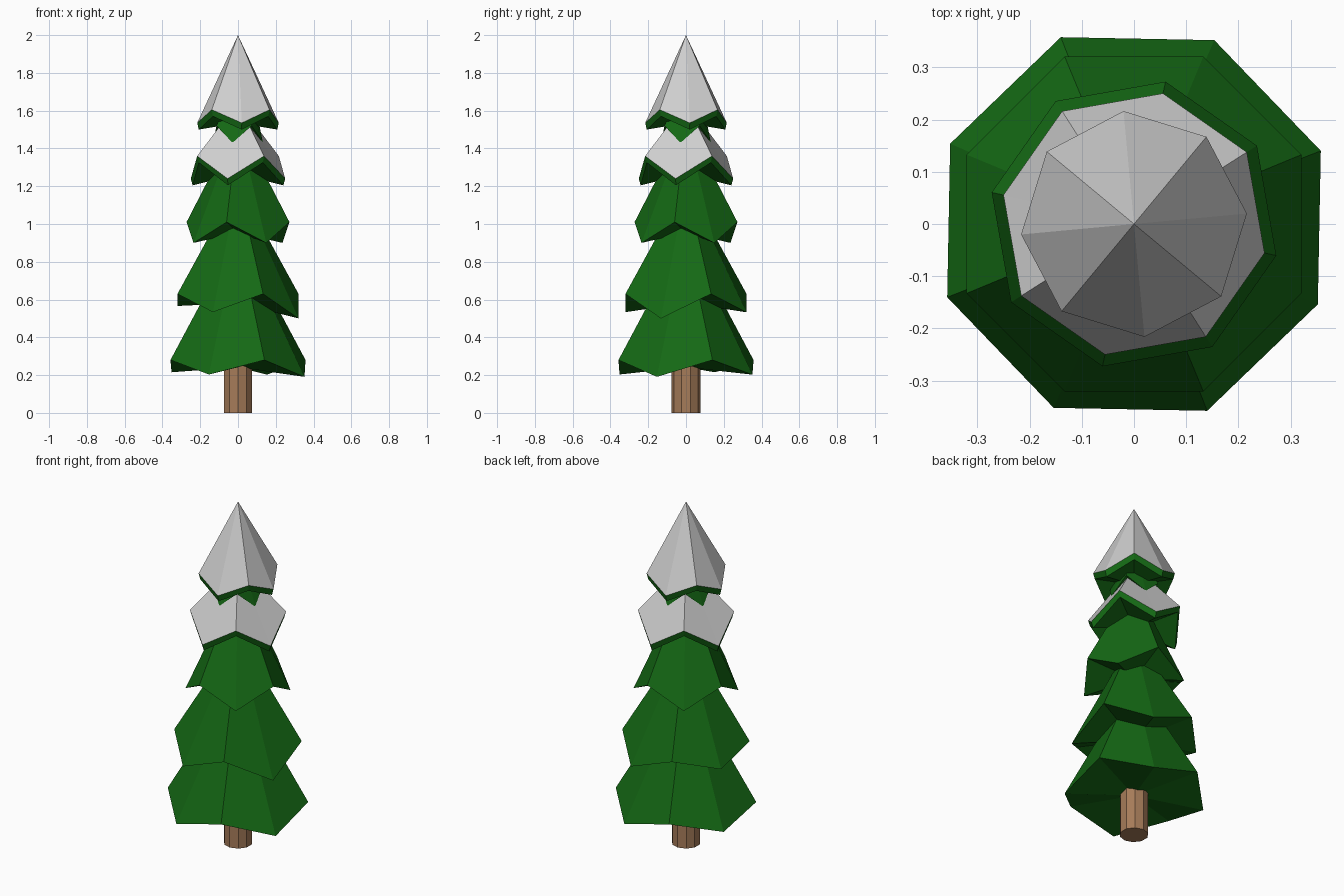
import bpy, bmesh
from math import cos, sin, radians

cube = bpy.data.objects.get("Cube")
if cube:
    bpy.data.objects.remove(cube, do_unlink=True)


def material(name, rgb):
    mat = bpy.data.materials.new(name)
    mat.use_nodes = True
    mat.diffuse_color = (*rgb, 1)
    mat.node_tree.nodes["Principled BSDF"].inputs["Base Color"].default_value = (*rgb, 1)
    return mat


green = material("needle green", (0.007, 0.14, 0.007))
white = material("snow white", (0.62, 0.62, 0.62))
brown = material("bark brown", (0.38, 0.2, 0.1))


def finish(bm, name, mats):
    bmesh.ops.recalc_face_normals(bm, faces=bm.faces[:])
    mesh = bpy.data.meshes.new(name)
    bm.to_mesh(mesh)
    bm.free()
    for mat in mats:
        mesh.materials.append(mat)
    obj = bpy.data.objects.new(name, mesh)
    bpy.context.collection.objects.link(obj)
    return obj


def tier(name, radius, low_angle, low, high, apex, tilt=0, rim=0, snow=False):
    """Eight-sided cone whose hem zigzags between low and high corners."""
    bm = bmesh.new()

    def hem(scale, lift):
        ring = []
        for i in range(8):
            a = radians(low_angle + 45 * i)
            z = high if i % 2 else low - tilt * cos(a + radians(22))
            ring.append(bm.verts.new((scale * radius * cos(a), scale * radius * sin(a), z + lift)))
        return ring

    bottom = hem(0.96 if rim else 1, 0)
    top = hem(1, rim) if rim else bottom
    tip = bm.verts.new((0, 0, apex))
    under = bm.verts.new((0, 0, (low + high) / 2))
    for i in range(8):
        j = (i + 1) % 8
        roof = bm.faces.new((top[i], top[j], tip))
        roof.material_index = 1 if snow else 0
        bm.faces.new((bottom[j], bottom[i], under))
        if rim:
            bm.faces.new((bottom[i], bottom[j], top[j], top[i]))
    return finish(bm, name, [green, white])


# Trunk
bm = bmesh.new()
bmesh.ops.create_cone(bm, cap_ends=True, segments=10, radius1=0.077, radius2=0.077, depth=0.4)
bmesh.ops.translate(bm, verts=bm.verts[:], vec=(0, 0, 0.2))
finish(bm, "trunk", [brown])

# Green branch tiers
tier("lowest_branches", 0.384, 66.4, 0.203, 0.28, 0.95, tilt=0.012)
tier("lower_branches", 0.347, 67.5, 0.533, 0.63, 1.215, tilt=0.033)
tier("middle_branches", 0.279, 32.5, 0.9, 1.01, 1.54)

# Snowy tiers with a green hem, and the green branches between them
tier("upper_snowy_branches", 0.256, 77.5, 1.205, 1.325, 1.645, rim=0.035, snow=True)
tier("inner_branches", 0.135, 77.5, 1.43, 1.52, 1.8)
tier("snowy_treetop", 0.217, 5.3, 1.5, 1.57, 2.0, rim=0.035, snow=True)
